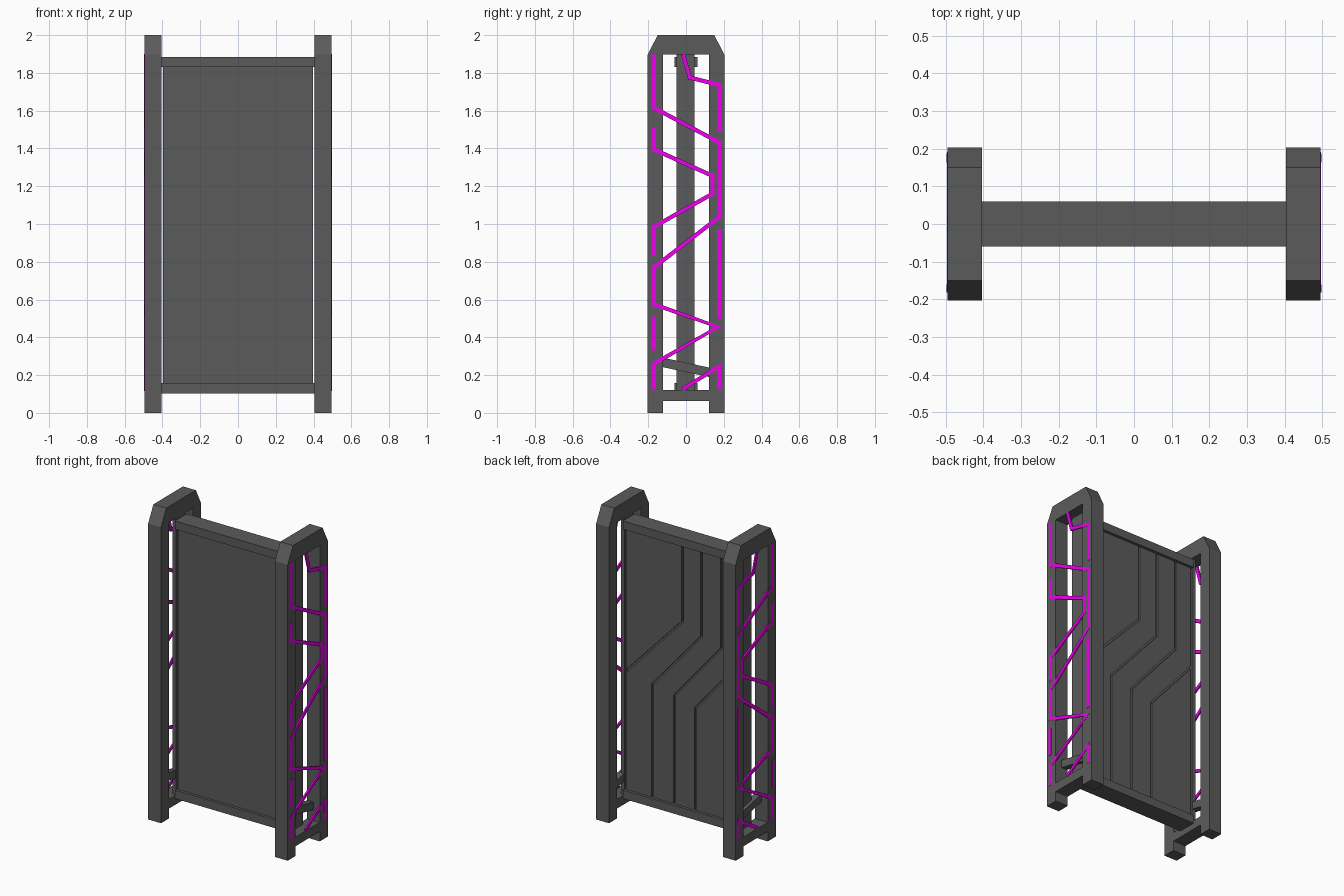
import bpy, bmesh
from mathutils import Vector

if "Cube" in bpy.data.objects:
    bpy.data.objects.remove(bpy.data.objects["Cube"])


def material(name, color):
    m = bpy.data.materials.new(name)
    m.diffuse_color = (*color, 1)
    m.use_nodes = True
    m.node_tree.nodes["Principled BSDF"].inputs["Base Color"].default_value = m.diffuse_color
    return m


purple = material("purple", (0.85, 0.0, 0.85))
dark = material("dark_grey", (0.105, 0.105, 0.105))


def prism(name, outlines, axis, a, b, mirror=False, mat=dark):
    """Extrude 2D outlines along x (points are y,z) or y (points are x,z) from a to b."""
    bm = bmesh.new()
    for pts in outlines:
        verts = [bm.verts.new((a, u, v) if axis == 'X' else (u, a, v)) for u, v in pts]
        face = bm.faces.new(verts)
        ext = bmesh.ops.extrude_face_region(bm, geom=[face])['geom']
        step = Vector((b - a, 0, 0)) if axis == 'X' else Vector((0, b - a, 0))
        bmesh.ops.translate(bm, vec=step, verts=[g for g in ext if isinstance(g, bmesh.types.BMVert)])
    bmesh.ops.recalc_face_normals(bm, faces=bm.faces)
    me = bpy.data.meshes.new(name)
    bm.to_mesh(me)
    bm.free()
    me.materials.append(mat)
    ob = bpy.data.objects.new(name, me)
    bpy.context.collection.objects.link(ob)
    if mirror:
        ob.modifiers.new("mirror", 'MIRROR')
    return ob


def rect(u0, u1, v0, v1):
    return [(u0, v0), (u1, v0), (u1, v1), (u0, v1)]


def ribbon(path, width):
    """Outline of a constant-width strip with mitred corners along a path."""
    p = [Vector(q) for q in path]
    left, right = [], []
    for i, q in enumerate(p):
        d0 = (q - p[i - 1]) if i else (p[1] - q)
        d1 = (p[i + 1] - q) if i < len(p) - 1 else d0
        n0 = Vector((-d0.y, d0.x)).normalized()
        n1 = Vector((-d1.y, d1.x)).normalized()
        m = (n0 + n1).normalized()
        off = m * min(width / 2 / max(m.dot(n0), 0.1), width * 0.9)
        left.append(q + off)
        right.append(q - off)
    return [tuple(q) for q in left + right[::-1]]


# End frames: two legs joined by a chamfered cap
O, I = 0.203, 0.122
prism("end_frame", [[(-O, 0), (-I, 0), (-I, 1.897), (I, 1.897), (I, 0), (O, 0),
                     (O, 1.897), (0.15, 2), (-0.15, 2), (-O, 1.897)]], 'X', 0.404, 0.495, True)
prism("frame_sill", [rect(-I, I, 0.063, 0.122)], 'X', 0.404, 0.495, True)
prism("frame_centre_post", [rect(-0.05, 0.045, 0.122, 1.897)], 'X', 0.405, 0.43, True)
prism("frame_brace", [[(-I, 0.242), (I, 0.19), (I, 0.24), (-I, 0.292)]], 'X', 0.408, 0.45, True)

# Purple strips zig-zagging over the open ends
strips = [
    [(-.17, 1.897), (-.17, 1.615), (.18, 1.43), (.18, 1.04), (-.17, .77), (-.17, .575),
     (.17, .455), (-.17, .26), (-.17, .125)],
    [(-.015, 1.897), (.02, 1.775), (.18, 1.735), (.18, 1.49)],
    [(-.17, 1.51), (-.17, 1.395), (.14, 1.255), (.14, 1.16), (-.17, .985), (-.17, .83)],
    [(-.02, .125), (.175, .245), (.175, .125)],
]
for i, path in enumerate(strips):
    prism(f"purple_strip_{i + 1}", [ribbon(path, 0.022)], 'X', 0.487, 0.4965, True, purple)
prism("purple_side_bars", [rect(.163, .187, .5, .97), rect(-.182, -.16, .33, .51)],
      'X', 0.487, 0.498, True, purple)

# Top and bottom rails between the frames
prism("top_rail", [rect(-0.405, 0.405, 1.83, 1.883)], 'Y', -0.06, 0.06)
prism("bottom_rail", [rect(-0.405, 0.405, 0.103, 0.157)], 'Y', -0.06, 0.06)

# Main panel with bent grooves cut in its back
panel = prism("panel", [rect(-0.397, 0.397, 0.13, 1.85)], 'Y', -0.042, 0.042)
grooves = [
    [(-.005, 1.95), (-.005, 1.34), (.45, .86)],
    [(-.14, 1.95), (-.14, 1.28), (.21, .88), (.21, .05)],
    [(-.28, 1.95), (-.28, 1.24), (.053, .85), (.053, .05)],
    [(-.45, 1.22), (-.096, .81), (-.096, .05)],
]
cutter = prism("groove_cutter", [ribbon(g, 0.012) for g in grooves], 'Y', 0.03, 0.08)
cutter.hide_render = True
cut = panel.modifiers.new("grooves", 'BOOLEAN')
cut.operation, cut.solver, cut.object = 'DIFFERENCE', 'EXACT', cutter
bpy.context.view_layer.objects.active = panel
bpy.ops.object.modifier_apply(modifier=cut.name)
bpy.data.objects.remove(cutter)
